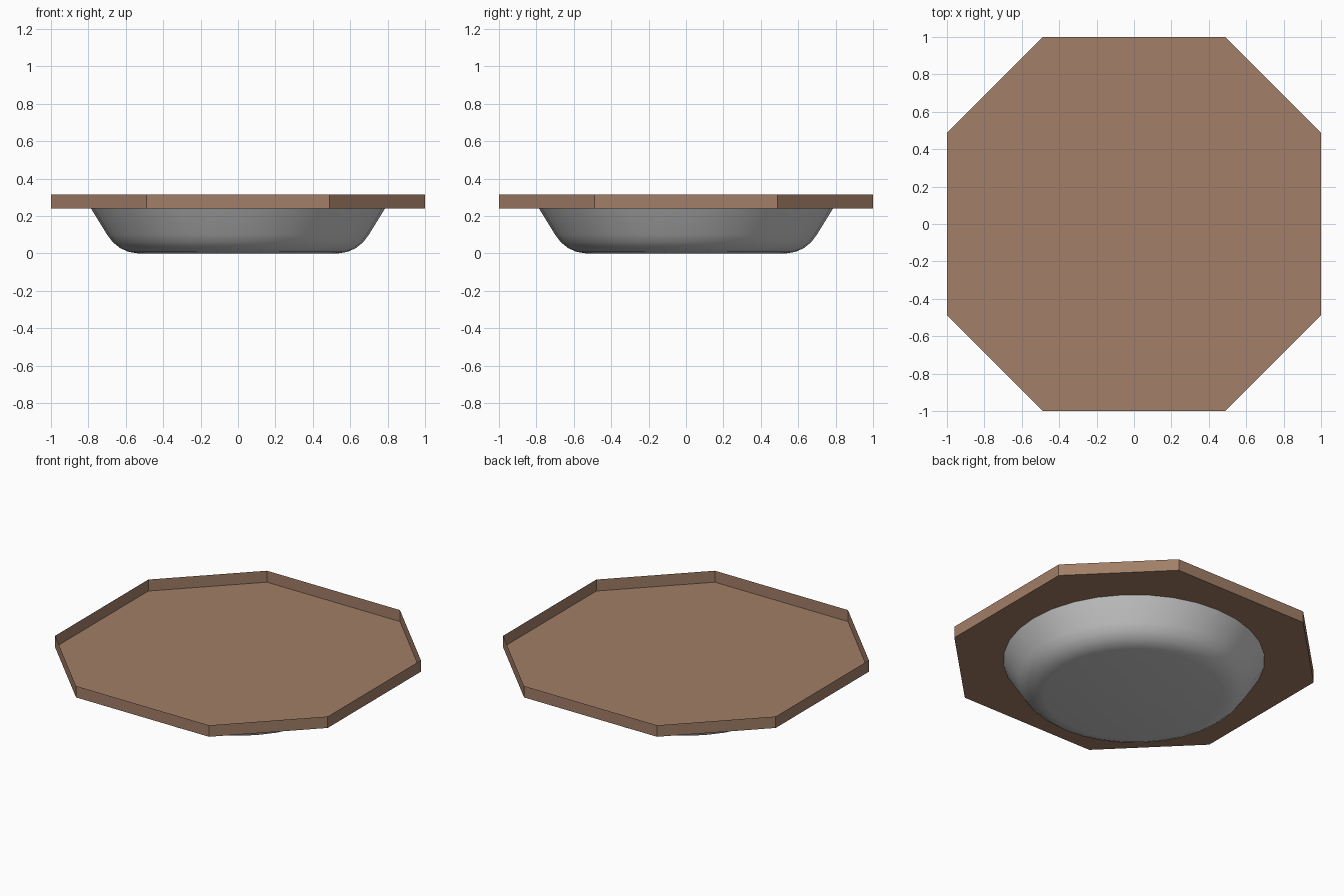
import bpy, bmesh, math

if "Cube" in bpy.data.objects:
    bpy.data.objects.remove(bpy.data.objects["Cube"])


def material(name, rgb):
    m = bpy.data.materials.new(name)
    m.diffuse_color = (*rgb, 1)
    m.use_nodes = True
    m.node_tree.nodes["Principled BSDF"].inputs["Base Color"].default_value = m.diffuse_color
    return m


def finish(bm, name, mat):
    me = bpy.data.meshes.new(name)
    bm.to_mesh(me)
    bm.free()
    me.materials.append(mat)
    ob = bpy.data.objects.new(name, me)
    bpy.context.collection.objects.link(ob)
    return ob


wood = material("brown", (0.36, 0.21, 0.135))
metal = material("grey", (0.6, 0.6, 0.6))

# Octagonal tray: floor and thin upright walls, open at the top
Z0, Z1, C = 0.24, 0.316, 0.488
outline = [(C, -1), (1, -C), (1, C), (C, 1), (-C, 1), (-1, C), (-1, -C), (-C, -1)]
bm = bmesh.new()
low = [bm.verts.new((x, y, Z0)) for x, y in outline]
high = [bm.verts.new((x, y, Z1)) for x, y in outline]
bm.faces.new(low[::-1])
for i in range(8):
    j = (i + 1) % 8
    bm.faces.new((low[i], low[j], high[j], high[i]))
finish(bm, "octagonal_tray", wood)

# Round bowl below: flat base, rounded corner, sloping side
profile = [(0.537, 0.0), (0.585, 0.008), (0.63, 0.028), (0.67, 0.06),
           (0.70, 0.10), (0.786, Z0)]
N = 32
bm = bmesh.new()
rings = [[bm.verts.new((r * math.cos(2 * math.pi * k / N),
                        r * math.sin(2 * math.pi * k / N), z)) for k in range(N)]
         for r, z in profile]
bm.faces.new(rings[0][::-1])
for a, b in zip(rings, rings[1:]):
    for k in range(N):
        n = (k + 1) % N
        bm.faces.new((a[k], a[n], b[n], b[k]))
for f in bm.faces:
    f.smooth = True
finish(bm, "round_bowl", metal)
